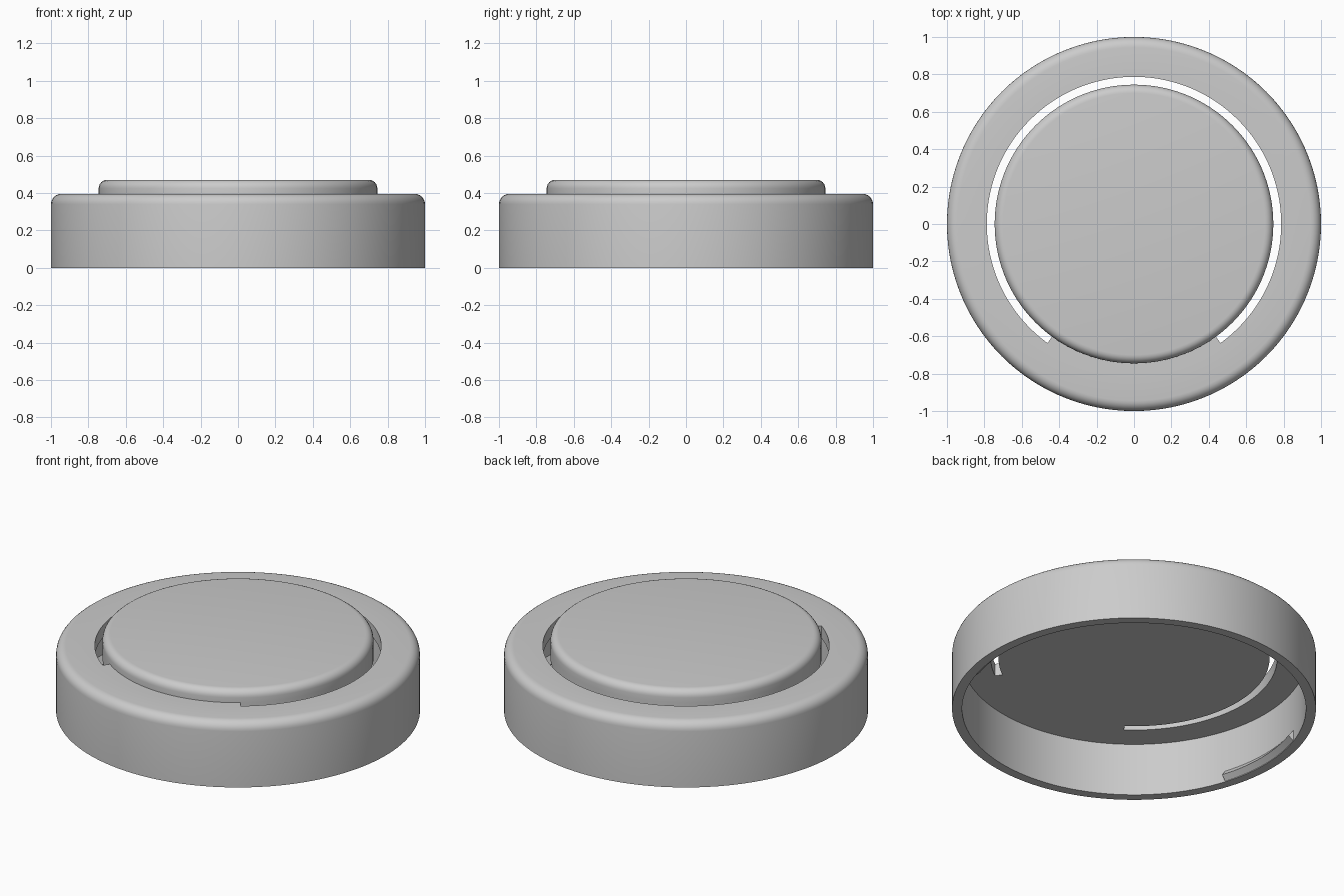
import bpy, bmesh, math

if "Cube" in bpy.data.objects:
    bpy.data.objects.remove(bpy.data.objects["Cube"])

SEG = 120                      # 3 degree steps
STEP = 2 * math.pi / SEG
HINGE = range(78, 102)         # steps 234..306 degrees: solid bridge at the front
R_BTN, R_SLOT, Z_CEIL, Z_RIM, Z_TOP = 0.745, 0.787, 0.32, 0.395, 0.47

plastic = bpy.data.materials.new("grey plastic")
plastic.diffuse_color = (0.6, 0.6, 0.6, 1)
plastic.use_nodes = True
plastic.node_tree.nodes["Principled BSDF"].inputs["Base Color"].default_value = plastic.diffuse_color


def fillet(r, z, rad, n=6):
    """Quarter round ending a wall at radius r and top z."""
    return [(r - rad + rad * math.cos(a), z - rad + rad * math.sin(a))
            for a in (i * math.pi / 2 / n for i in range(n + 1))]


def finish(bm, name):
    bmesh.ops.remove_doubles(bm, verts=bm.verts, dist=1e-5)
    bmesh.ops.recalc_face_normals(bm, faces=bm.faces)
    mesh = bpy.data.meshes.new(name)
    bm.to_mesh(mesh)
    bm.free()
    mesh.materials.append(plastic)
    ob = bpy.data.objects.new(name, mesh)
    bpy.context.collection.objects.link(ob)
    bpy.ops.object.select_all(action='DESELECT')
    ob.select_set(True)
    bpy.context.view_layer.objects.active = ob
    bpy.ops.object.shade_smooth_by_angle(angle=math.radians(35))
    return ob


def point(bm, p, ang):
    return bm.verts.new((p[0] * math.cos(ang), p[0] * math.sin(ang), p[1]))


def sweep(bm, edges, steps):
    """Revolve profile edges over the given angular steps."""
    for i in steps:
        a, b = i * STEP, (i + 1) * STEP
        for p, q in edges:
            vs = [point(bm, p, a), point(bm, q, a)]
            vs += [point(bm, q, b)] if q[0] == 0 else [point(bm, q, b), point(bm, p, b)]
            if q[0] == 0:
                vs = [vs[0], vs[1], point(bm, p, b)]
            bm.faces.new(vs)


def chain(pts):
    return list(zip(pts, pts[1:]))


# Cap: skirt with rim, raised button and the front bridge in one shell
bm = bmesh.new()
skirt = chain([(R_SLOT, Z_CEIL), (0.945, Z_CEIL), (0.945, 0), (1, 0)]
              + fillet(1, Z_RIM, 0.055) + [(R_SLOT, Z_RIM)])
button = chain([(R_BTN, Z_RIM)] + fillet(R_BTN, Z_TOP, 0.045) + [(0, Z_TOP)])
underside = [((R_BTN, Z_CEIL), (0, Z_CEIL))]
sweep(bm, skirt + button + underside, range(SEG))

corners = [(R_BTN, Z_CEIL), (R_SLOT, Z_CEIL), (R_SLOT, Z_RIM), (R_BTN, Z_RIM)]
bridge = [(corners[0], corners[1]), (corners[2], corners[3])]
slot_walls = [(corners[1], corners[2]), (corners[3], corners[0])]
sweep(bm, bridge, HINGE)
sweep(bm, slot_walls, [i for i in range(SEG) if i not in HINGE])
for end in (HINGE.start, HINGE.stop):          # slot ends
    bm.faces.new([point(bm, c, end * STEP) for c in corners])
finish(bm, "cap_with_button")

# Snap ridges inside the skirt, left and right
ridge = [(0.947, 0.002), (0.915, 0.03), (0.947, 0.07)]
for name, mid in (("right_snap_ridge", 0), ("left_snap_ridge", 60)):
    bm = bmesh.new()
    sweep(bm, chain(ridge + ridge[:1]), range(mid - 6, mid + 6))
    for end in (mid - 6, mid + 6):
        bm.faces.new([point(bm, c, end * STEP) for c in ridge])
    finish(bm, name)
